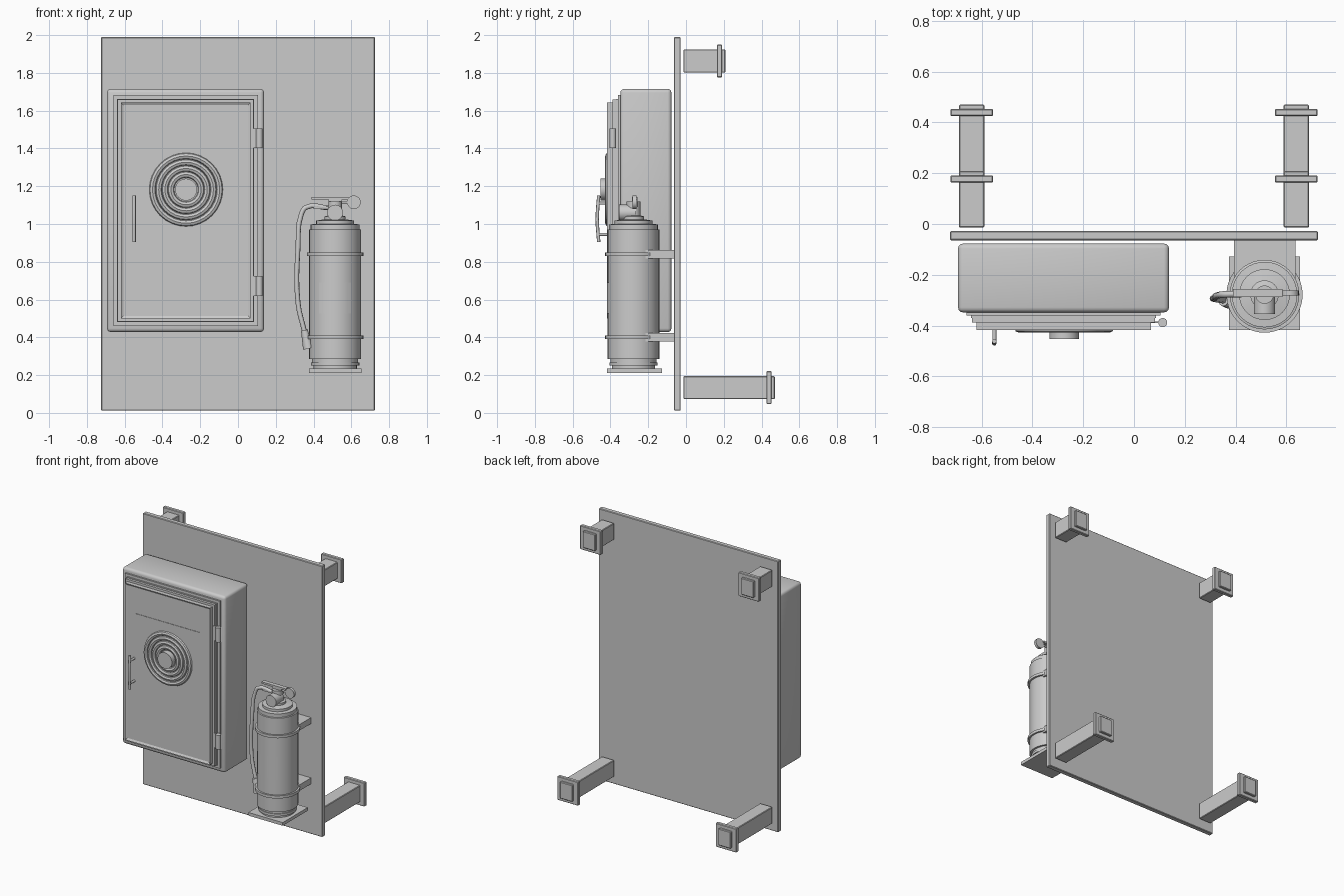
import bpy, bmesh, math
from mathutils import Matrix, Vector

if "Cube" in bpy.data.objects:
    bpy.data.objects.remove(bpy.data.objects["Cube"], do_unlink=True)

grey = bpy.data.materials.new("plain grey")
grey.use_nodes = True
COLOR = (0.6, 0.6, 0.6, 1)
grey.diffuse_color = COLOR
grey.node_tree.nodes["Principled BSDF"].inputs["Base Color"].default_value = COLOR


def finish(name, bm, smooth=False):
    bmesh.ops.recalc_face_normals(bm, faces=bm.faces)
    mesh = bpy.data.meshes.new(name)
    bm.to_mesh(mesh)
    bm.free()
    mesh.materials.append(grey)
    ob = bpy.data.objects.new(name, mesh)
    bpy.context.collection.objects.link(ob)
    if smooth:
        bpy.ops.object.select_all(action='DESELECT')
        ob.select_set(True)
        bpy.context.view_layer.objects.active = ob
        bpy.ops.object.shade_smooth_by_angle(angle=math.radians(35))
    return ob


def box(name, x, y, z, bevel=0, segments=1):
    bm = bmesh.new()
    bmesh.ops.create_cube(bm, size=1)
    for v in bm.verts:
        for i, (lo, hi) in enumerate((x, y, z)):
            v.co[i] = lo if v.co[i] < 0 else hi
    if bevel:
        bmesh.ops.bevel(bm, geom=bm.edges[:], offset=bevel, segments=segments,
                        profile=0.5, affect='EDGES')
    return finish(name, bm, segments > 1)


def lathe(name, profile, centre, axis='Z', steps=32):
    """Spin (radius, height) pairs about an axis; 'Y' turns height towards the front."""
    bm = bmesh.new()
    verts = [bm.verts.new((r, 0, h)) for r, h in profile]
    edges = [bm.edges.new(pair) for pair in zip(verts, verts[1:])]
    bmesh.ops.spin(bm, geom=verts + edges, cent=(0, 0, 0), axis=(0, 0, 1),
                   angle=math.tau, steps=steps)
    bmesh.ops.remove_doubles(bm, verts=bm.verts, dist=1e-5)
    turn = Matrix.Rotation(math.radians(90), 4, 'X') if axis == 'Y' else Matrix()
    bm.transform(Matrix.Translation(centre) @ turn)
    return finish(name, bm, True)


def disc(name, radius, depth, centre, axis='Z', steps=32):
    return lathe(name, [(0, 0), (radius, 0), (radius, depth), (0, depth)], centre, axis, steps)


def ring(name, radius, tube, centre, axis, sides=8):
    profile = [(radius + tube * math.cos(a), tube * math.sin(a))
               for a in (math.tau * i / sides for i in range(sides + 1))]
    return lathe(name, profile, centre, axis)


def tube(name, points, radius):
    curve = bpy.data.curves.new(name, 'CURVE')
    curve.dimensions = '3D'
    curve.bevel_depth, curve.bevel_resolution = radius, 2
    curve.resolution_u, curve.use_fill_caps = 4, True
    spline = curve.splines.new('BEZIER')
    spline.bezier_points.add(len(points) - 1)
    for p, co in zip(spline.bezier_points, points):
        p.co = co
        p.handle_left_type = p.handle_right_type = 'AUTO'
    curve.materials.append(grey)
    ob = bpy.data.objects.new(name, curve)
    bpy.context.collection.objects.link(ob)
    return ob


# Backing panel
box("back_panel", (-0.725, 0.725), (-0.064, -0.028), (0.012, 1.99), 0.004)

# Mounting posts with a collar and a short end stub
for side, cx in (("right", -0.639), ("left", 0.639)):
    for level, cz, end in (("lower", 0.134, 0.47), ("upper", 1.863, 0.208)):
        box(f"{level}_{side}_post", (cx - 0.05, cx + 0.05), (-0.014, end),
            (cz - 0.061, cz + 0.061), 0.004)
        box(f"{level}_{side}_post_collar", (cx - 0.084, cx + 0.084),
            (end - 0.045, end - 0.017), (cz - 0.087, cz + 0.087), 0.004)

# Cabinet body
box("cabinet_body", (-0.693, 0.138), (-0.348, -0.077), (0.428, 1.715), 0.02, 3)

# Stepped door: each layer is smaller and further forward
for name, inset, back, front in (("door_gasket", 0.033, -0.34, -0.36),
                                 ("door_back", 0.052, -0.36, -0.37),
                                 ("door_frame", 0.056, -0.37, -0.388)):
    box(name, (-0.693 + inset, 0.138 - inset), (front, back), (0.428 + inset, 1.715 - inset))

# Door leaf with a sunken middle
leaf = box("door_leaf", (-0.62, 0.066), (-0.418, -0.38), (0.5, 1.643))
bm = bmesh.new()
bm.from_mesh(leaf.data)
front = [f for f in bm.faces if f.normal.y < -0.9]
bmesh.ops.inset_region(bm, faces=front, thickness=0.02, depth=0)
bmesh.ops.translate(bm, verts=front[0].verts, vec=(0, 0.008, 0))
bm.to_mesh(leaf.data)
bm.free()

# Square window and coiled hose reel
box("door_window", (-0.535, -0.015), (-0.413, -0.408), (0.922, 1.44))
reel = Vector((-0.275, -0.41, 1.182))
for i, radius in enumerate((0.178, 0.145, 0.112, 0.08)):
    ring(f"hose_coil_{i + 1}", radius, 0.018, reel, 'Y')
disc("reel_hub", 0.058, 0.042, reel, 'Y')

# Door handle and hinges
tube("door_handle", [(-0.55, -0.462, 0.905), (-0.55, -0.47, 1.025), (-0.55, -0.462, 1.15)], 0.009)
for z in (0.945, 1.11):
    disc("handle_standoff", 0.008, 0.055, (-0.55, -0.41, z), 'Y', 12)
for z in (0.62, 1.402):
    disc("door_hinge", 0.018, 0.104, (0.113, -0.388, z), 'Z', 16)
    box("hinge_leaf", (0.06, 0.113), (-0.39, -0.384), (z, z + 0.104))

# Extinguisher bottle
CX, CY = 0.514, -0.278
lathe("extinguisher_bottle",
      [(0, 0.235), (0.115, 0.235), (0.115, 0.25), (0.128, 0.25), (0.128, 0.268),
       (0.122, 0.268), (0.122, 0.285), (0.137, 0.285), (0.137, 0.97), (0.129, 0.972),
       (0.129, 0.998), (0.1, 1.0), (0.1, 1.018), (0.056, 1.025), (0.056, 1.04),
       (0.036, 1.045), (0.036, 1.12), (0, 1.12)], (CX, CY, 0), steps=40)

# Wall bracket: foot plate, straps and arms
box("foot_plate", (CX - 0.139, CX + 0.139), (CY - 0.139, CY + 0.151), (0.212, 0.235))
for z in (0.4, 0.84):
    lathe("strap", [(0.13, z - 0.01), (0.15, z - 0.01), (0.15, z + 0.01), (0.13, z + 0.01)],
          (CX, CY, 0), steps=40)
    box("bracket_arm", (CX - 0.121, CX + 0.121), (-0.215, -0.06), (z - 0.022, z + 0.022))

# Curved label on the bottle front
bm = bmesh.new()
columns = []
for i in range(9):
    a = math.asin(0.6) * (i - 4) / 4
    x, y = CX + 0.14 * math.sin(a), CY - 0.14 * math.cos(a)
    columns.append([bm.verts.new((x, y, z)) for z in (0.525, 0.69)])
for a, b in zip(columns, columns[1:]):
    bm.faces.new((a[0], b[0], b[1], a[1]))
finish("bottle_label", bm, True)

# Valve: gauge, levers and pull knob
disc("pressure_gauge", 0.042, 0.09, (CX, -0.265, 1.06), 'Y')
box("top_lever", (0.39, 0.585), (-0.287, -0.256), (1.13, 1.143))
box("valve_head", (0.48, 0.55), (-0.287, -0.256), (1.09, 1.132))
box("lower_lever", (0.4, 0.5), (-0.287, -0.256), (1.08, 1.092))
disc("pull_knob", 0.036, 0.02, (0.613, -0.262, 1.115), 'Y', 20)
tube("pull_pin", [(0.52, -0.272, 1.115), (0.6, -0.272, 1.115)], 0.007)

# Discharge hose and nozzle
tube("discharge_hose", [(0.48, -0.275, 1.085), (0.36, -0.277, 1.088), (0.335, -0.28, 1.05),
                        (0.318, -0.29, 0.88), (0.318, -0.295, 0.58), (0.352, -0.3, 0.43)], 0.013)
nozzle = lathe("hose_nozzle", [(0, 0.1), (0.018, 0.1), (0.028, 0), (0, 0)],
               (0, 0, 0), steps=16)
nozzle.location = (0.372, -0.305, 0.34)
nozzle.rotation_euler.y = math.radians(-12)
